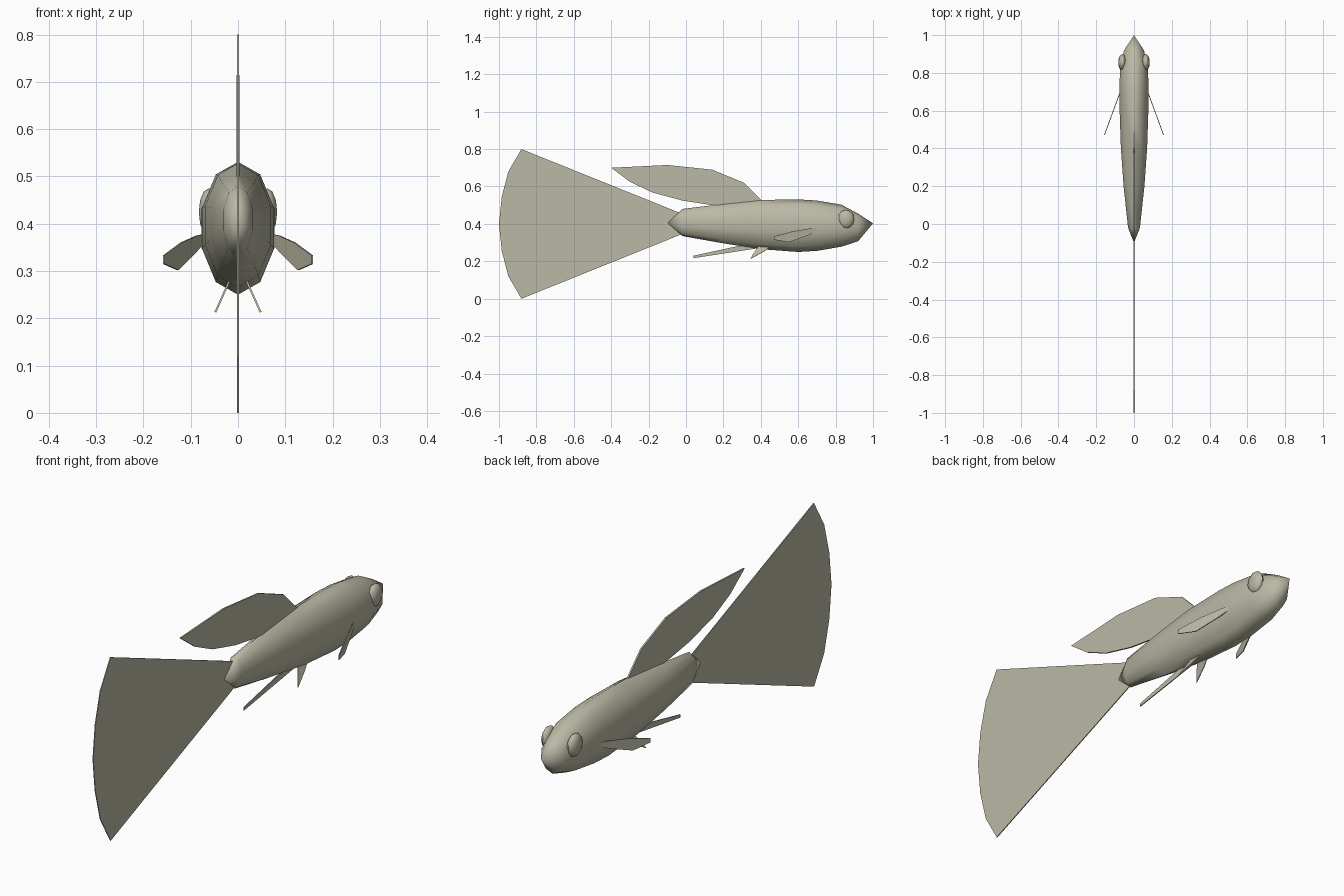
import bpy
import bmesh
from math import sin, cos, pi, radians
from mathutils import Vector

cube = bpy.data.objects.get("Cube")
if cube:
    bpy.data.objects.remove(cube, do_unlink=True)

skin = bpy.data.materials.new("pale_olive_grey")
skin.use_nodes = True
COLOUR = (0.50, 0.485, 0.38, 1)
skin.diffuse_color = COLOUR
skin.node_tree.nodes["Principled BSDF"].inputs["Base Color"].default_value = COLOUR
SIDES = 10


def finish(name, bm, smooth=False):
    """Turn a bmesh into a named object with the skin material."""
    bmesh.ops.recalc_face_normals(bm, faces=bm.faces)
    mesh = bpy.data.meshes.new(name)
    bm.to_mesh(mesh)
    bm.free()
    mesh.materials.append(skin)
    obj = bpy.data.objects.new(name, mesh)
    bpy.context.collection.objects.link(obj)
    if smooth:
        bpy.ops.object.select_all(action="DESELECT")
        obj.select_set(True)
        bpy.context.view_layer.objects.active = obj
        bpy.ops.object.shade_smooth_by_angle(angle=radians(60))
    return obj


def fin(name, outline, x_at=lambda y, z: 0, thickness=0.004):
    """Thin blade from a (y, z) outline; x_at places it sideways."""
    bm = bmesh.new()
    bm.faces.new([bm.verts.new((x_at(y, z), y, z)) for y, z in outline])
    obj = finish(name, bm)
    solid = obj.modifiers.new("thickness", "SOLIDIFY")
    solid.thickness = thickness
    solid.offset = 0
    return obj


# Body: ten-sided rings (y, low z, high z, half width) closed to points
rings = [(-0.02, 0.335, 0.48, 0.033), (0.2, 0.296, 0.507, 0.058),
         (0.4, 0.265, 0.528, 0.073), (0.6, 0.25, 0.531, 0.080),
         (0.7, 0.256, 0.525, 0.081), (0.83, 0.278, 0.503, 0.078),
         (0.92, 0.307, 0.455, 0.055)]
bm = bmesh.new()
loops = []
for y, low, high, half in rings:
    angles = [pi / 2 + 2 * pi * i / SIDES for i in range(SIDES)]
    loops.append([bm.verts.new((half * cos(a), y, (low + high) / 2 + (high - low) / 2 * sin(a)))
                  for a in angles])
for a, b in zip(loops, loops[1:]):
    for i in range(SIDES):
        j = (i + 1) % SIDES
        bm.faces.new((a[i], a[j], b[j], b[i]))
for loop, tip in ((loops[0], (0, -0.1, 0.405)), (loops[-1], (0, 1, 0.403))):
    point = bm.verts.new(tip)
    for i in range(SIDES):
        bm.faces.new((loop[i], loop[(i + 1) % SIDES], point))
finish("body", bm, smooth=True)

# Tail fan: straight edges and a curved rear edge
half_fan = [(-0.88, 0.4), (-0.95, 0.28), (-0.985, 0.145)]
upper = [(y, 0.4 + h) for y, h in half_fan]
lower = [(y, 0.4 - h) for y, h in reversed(half_fan)]
fin("tail_fin", [(-0.01, 0.45)] + upper + [(-1, 0.4)] + lower + [(-0.01, 0.35)])

# Dorsal and anal fins on the centre line
fin("dorsal_fin", [(0.41, 0.52), (0.31, 0.62), (0.14, 0.69), (-0.1, 0.715),
                   (-0.4, 0.70), (-0.3, 0.625), (-0.18, 0.568),
                   (-0.02, 0.525), (0.12, 0.503), (0.3, 0.49)], thickness=0.007)
fin("anal_fin", [(0.42, 0.275), (0.04, 0.217), (0.04, 0.23), (0.28, 0.282)])

# Paired fins and eyes
for side, s in (("left", 1), ("right", -1)):
    fin(side + "_pectoral_fin",
        [(0.70, 0.378), (0.66, 0.375), (0.57, 0.36), (0.47, 0.333),
         (0.47, 0.315), (0.55, 0.302), (0.65, 0.338), (0.70, 0.36)],
        lambda y, z: s * (0.08 + 0.367 * (0.68 - y)))
    fin(side + "_pelvic_fin",
        [(0.46, 0.285), (0.42, 0.255), (0.345, 0.213), (0.36, 0.24), (0.39, 0.285)],
        lambda y, z: s * (0.02 + 0.45 * (0.275 - z)))
    bm = bmesh.new()
    bmesh.ops.create_uvsphere(bm, u_segments=10, v_segments=6, radius=1)
    for v in bm.verts:
        v.co = Vector((s * 0.062 + 0.022 * v.co.x, 0.855 + 0.045 * v.co.y, 0.425 + 0.05 * v.co.z))
    finish(side + "_eye", bm, smooth=True)
